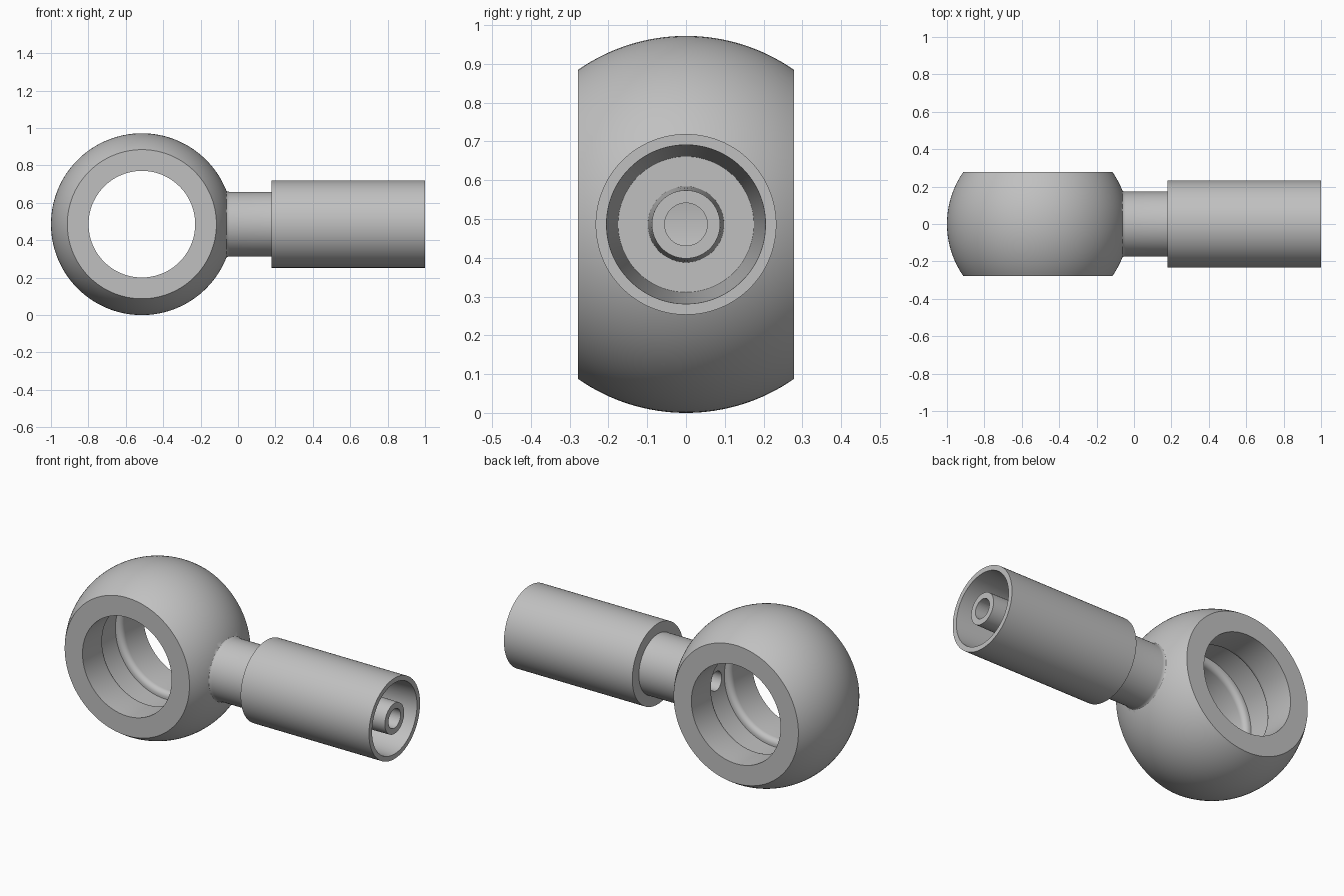
import bpy, bmesh, math
from mathutils import Matrix

if "Cube" in bpy.data.objects:
    bpy.data.objects.remove(bpy.data.objects["Cube"])

R, CX, CZ, HALF = 0.486, -0.514, 0.486, 0.278   # ball radius, centre, half width
BORE, GROOVE = 0.285, 0.325

steel = bpy.data.materials.new("light grey steel")
steel.diffuse_color = (0.53, 0.53, 0.53, 1)
steel.use_nodes = True
steel.node_tree.nodes["Principled BSDF"].inputs["Base Color"].default_value = steel.diffuse_color


def lathe(name, profile, matrix, steps=128):
    """Revolve a closed (radius, height) profile about z, then place it."""
    bm = bmesh.new()
    rings = []
    for r, h in profile:
        if r == 0:
            rings.append([bm.verts.new((0, 0, h))] * steps)
        else:
            rings.append([bm.verts.new((r * math.cos(2 * math.pi * i / steps),
                                        r * math.sin(2 * math.pi * i / steps), h))
                          for i in range(steps)])
    closed = profile[0][0] > 0
    pairs = list(zip(rings, rings[1:])) + ([(rings[-1], rings[0])] if closed else [])
    for a, b in pairs:
        for i in range(steps):
            j = (i + 1) % steps
            bm.faces.new(list(dict.fromkeys((a[i], a[j], b[j], b[i]))))
    bmesh.ops.recalc_face_normals(bm, faces=bm.faces)
    bm.transform(matrix)
    bmesh.ops.recalc_face_normals(bm, faces=bm.faces)
    me = bpy.data.meshes.new(name)
    bm.to_mesh(me)
    bm.free()
    me.materials.append(steel)
    ob = bpy.data.objects.new(name, me)
    bpy.context.collection.objects.link(ob)
    return ob


def boolean(target, tool, operation):
    mod = target.modifiers.new(operation, 'BOOLEAN')
    mod.operation, mod.object, mod.solver = operation, tool, 'EXACT'
    bpy.context.view_layer.objects.active = target
    bpy.ops.object.modifier_apply(modifier=mod.name)
    bpy.data.objects.remove(tool)


# Ball-shaped eye: spherical outside, flat sides, bore with a rounded groove
limit = math.asin(HALF / R)
outer = [(R * math.cos(t), R * math.sin(t))
         for t in (-limit + 2 * limit * i / 32 for i in range(33))]
f = 0.03
lip = [(BORE + f - f * math.cos(a), 0.08 + f * (1 - math.sin(a)))
       for a in (math.pi / 2 * i / 6 for i in range(7))]
half = lip + [(GROOVE, 0.08)]
bore = [(BORE, HALF)] + half + [(r, -h) for r, h in reversed(half)] + [(BORE, -HALF)]
eye = lathe("banjo_eye", outer + bore[0:1] + bore[1:-1] + bore[-1:],
            Matrix.Translation((CX, 0, CZ)) @ Matrix.Rotation(math.pi / 2, 4, 'X'))

# Neck with root fillet, sleeve with tapered cavity, and inner nipple
fillet = [(0.173 + 0.03 * (1 - math.sin(a)), -0.045 - 0.03 * math.cos(a))
          for a in (math.pi / 2 * i / 6 for i in range(7))]
stem = ([(0, -0.155), (0.173, -0.155), (0.19, -0.09)] + fillet +
        [(0.173, 0.18), (0.233, 0.18), (0.233, 1.0), (0.205, 1.0),
         (0.175, 0.3), (0.098, 0.3), (0.088, 1.0), (0, 1.0)])
neck = lathe("neck_and_sleeve", stem,
             Matrix.Translation((0, 0, CZ)) @ Matrix.Rotation(math.pi / 2, 4, 'Y'))
boolean(eye, neck, 'UNION')

# Fluid passage from the nipple tip into the bore
drill = lathe("passage_cutter", [(0, -0.4), (0.055, -0.4), (0.055, 1.1), (0, 1.1)],
              Matrix.Translation((0, 0, CZ)) @ Matrix.Rotation(math.pi / 2, 4, 'Y'), 48)
boolean(eye, drill, 'DIFFERENCE')

eye.name = "banjo_fitting"
bpy.ops.object.select_all(action='DESELECT')
eye.select_set(True)
bpy.context.view_layer.objects.active = eye
bpy.ops.object.shade_smooth_by_angle(angle=math.radians(30))
